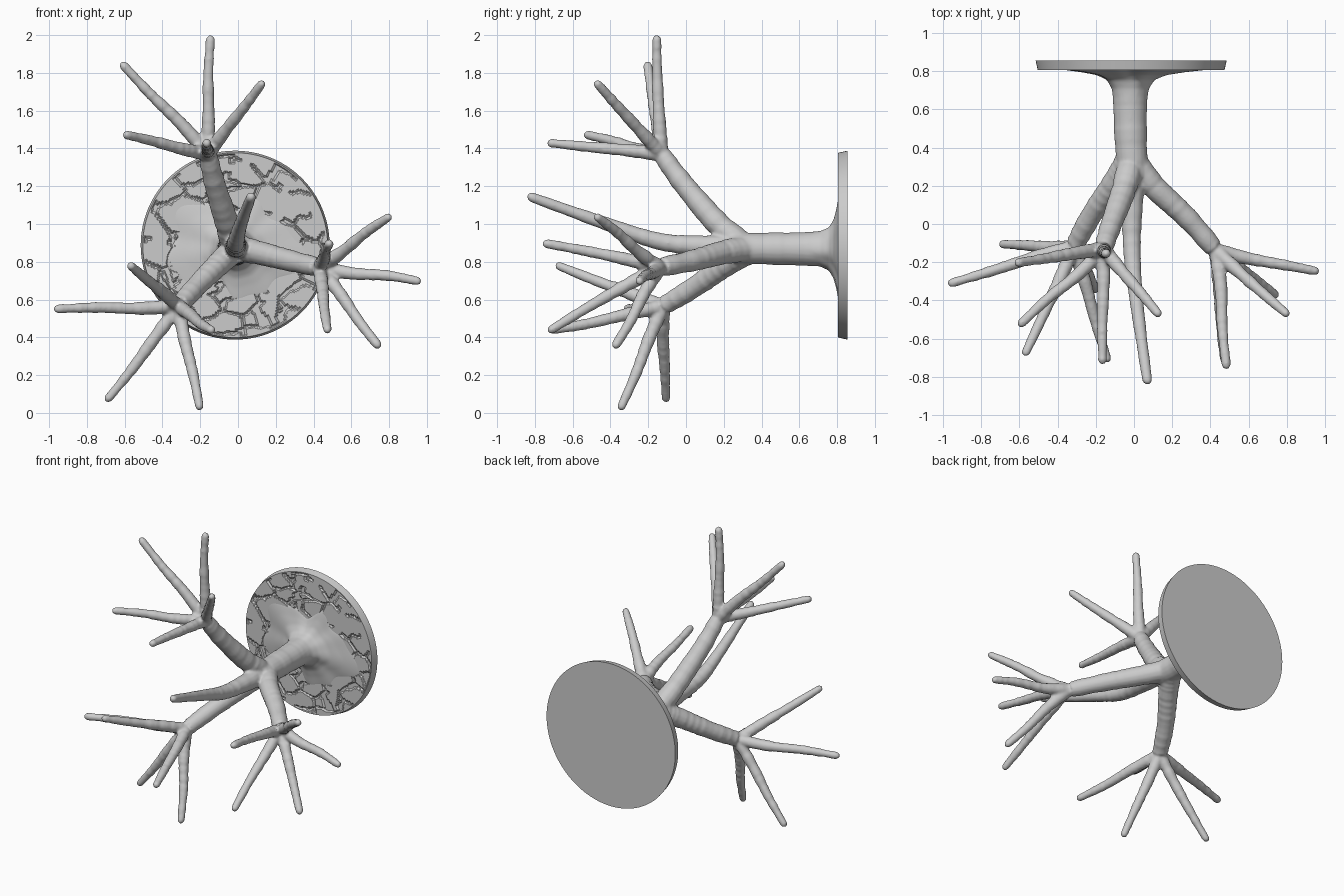
import bpy, bmesh, math, random
from mathutils import Vector, noise

if "Cube" in bpy.data.objects:
    bpy.data.objects.remove(bpy.data.objects["Cube"])

random.seed(4)
CX, CZ = -0.015, 0.888          # axis of the disc


def finish(bm, name, angle=None):
    bmesh.ops.recalc_face_normals(bm, faces=bm.faces)
    me = bpy.data.meshes.new(name)
    bm.to_mesh(me)
    bm.free()
    ob = bpy.data.objects.new(name, me)
    bpy.context.collection.objects.link(ob)
    if angle:
        bpy.context.view_layer.objects.active = ob
        ob.select_set(True)
        bpy.ops.object.shade_smooth_by_angle(angle=math.radians(angle))
        ob.select_set(False)
    return ob


def skin(bm, rings):
    """Bridge equal rings of points and cap both ends."""
    rows = [[bm.verts.new(p) for p in ring] for ring in rings]
    n = len(rows[0])
    for a, b in zip(rows, rows[1:]):
        for i in range(n):
            j = (i + 1) % n
            bm.faces.new((a[i], a[j], b[j], b[i]))
    bm.faces.new(rows[0][::-1])
    bm.faces.new(rows[-1])


def limb(bm, pts, r0, r1, knob=0.06, n=14):
    """Knobbly tapering round limb along a smooth path, with rounded ends."""
    p = [Vector(q) for q in pts]
    p = [2 * p[0] - p[1]] + p + [2 * p[-1] - p[-2]]
    path = []
    for k in range(1, len(p) - 2):
        a, b, c, d = p[k - 1:k + 3]
        for s in range(10):
            t = s / 10
            path.append(0.5 * (2 * b + (c - a) * t + (2 * a - 5 * b + 4 * c - d) * t * t
                               + (3 * b - a - 3 * c + d) * t ** 3))
    path.append(p[-2])
    frame = (path[-1] - path[0]).to_track_quat('Z', 'Y')
    samples = []
    for k, c in enumerate(path):
        t = k / (len(path) - 1)
        samples.append([c, (r0 + (r1 - r0) * t) * random.uniform(1 - knob, 1 + knob)])
    # rounded tip
    tip, d = path[-1], (path[-1] - path[-2]).normalized()
    samples[-1] = [tip - d * r1 * 0.9, r1]
    samples += [[tip - d * r1 * 0.35, r1 * 0.78], [tip, r1 * 0.3]]
    rings = []
    for c, r in samples:
        rings.append([c + frame @ Vector((r * math.cos(i * math.tau / n),
                                          r * math.sin(i * math.tau / n), 0)) for i in range(n)])
    skin(bm, rings)


# --- trunk, branches and twigs fused into one skin ---
bm = bmesh.new()
limb(bm, [(-0.02, 0.82, 0.87), (-0.02, 0.6, 0.868), (-0.015, 0.4, 0.87), (0, 0.22, 0.872)],
     0.094, 0.078, 0.02, 20)

# thick forward branch
limb(bm, [(-0.01, 0.3, 0.88), (-0.01, 0.08, 0.885), (-0.01, -0.15, 0.91),
          (0.015, -0.42, 1.0), (0.072, -0.84, 1.15)], 0.066, 0.026, 0.04)

# each cluster: branch path ending in a hub, then twig tips
clusters = [
    ([(-0.02, 0.3, 0.89), (-0.06, 0.16, 1.01), (-0.125, -0.02, 1.22), (-0.16, -0.13, 1.37)],
     [(-0.145, -0.155, 2.0), (-0.62, -0.205, 1.855), (0.135, -0.48, 1.755),
      (-0.605, -0.535, 1.475), (-0.165, -0.735, 1.43)]),
    ([(0.0, 0.33, 0.87), (0.1, 0.2, 0.85), (0.28, 0.03, 0.805), (0.43, -0.14, 0.77)],
     [(0.81, -0.48, 1.045), (0.97, -0.25, 0.695), (0.75, -0.38, 0.345),
      (0.475, -0.73, 0.43), (0.485, -0.76, 0.9)]),
    ([(-0.03, 0.33, 0.855), (-0.1, 0.22, 0.79), (-0.22, 0.05, 0.67), (-0.315, -0.12, 0.565)],
     [(-0.975, -0.315, 0.55), (-0.7, -0.105, 0.06), (-0.2, -0.35, 0.015),
      (-0.575, -0.69, 0.785), (-0.135, -0.725, 0.435)]),
]
for path, tips in clusters:
    limb(bm, path, 0.07, 0.05, 0.04)
    hub = Vector(path[-1])
    for tip in tips:
        tip = Vector(tip)
        pts = [hub] + [hub.lerp(tip, t) + Vector([random.uniform(-0.008, 0.008) for _ in range(3)])
                       for t in (0.33, 0.66)] + [tip]
        limb(bm, pts, 0.039, 0.023, 0.07)

# lobed root flare spreading over the disc
profile = [(0.84, 0.36, 1.0), (0.808, 0.32, 1.0), (0.795, 0.24, 0.8), (0.78, 0.175, 0.5),
           (0.755, 0.128, 0.25), (0.71, 0.104, 0.1), (0.62, 0.09, 0.0)]
rings = []
for y, r, lobe in profile:
    ring = []
    for i in range(96):
        a = i * math.tau / 96
        w = (0.2 * math.cos(2 * a + 0.3) + 0.12 * math.cos(5 * a + 0.6)
             + 0.06 * math.cos(9 * a + 2)) * lobe
        q = r * (0.92 + w)
        ring.append((-0.02 + q * math.cos(a), y, 0.87 + q * math.sin(a)))
    rings.append(ring)
skin(bm, rings)
tree = finish(bm, "trunk_and_branches")
fuse = tree.modifiers.new("fuse", 'REMESH')
fuse.mode = 'VOXEL'
fuse.voxel_size = 0.009
fuse.use_smooth_shade = True
soft = tree.modifiers.new("soften", 'SMOOTH')
soft.factor = 0.5
soft.iterations = 4

# --- round base disc with cracked-stone front ---
bm = bmesh.new()
SEG, RINGS = 240, 84


def crack_depth(x, z):
    wob = 0.012 * noise.noise(Vector((x * 22, 3.1, z * 22)))
    d, _ = noise.voronoi(Vector(((x + wob) * 6.5, 0.37, (z - wob) * 8.5)))
    patchy = noise.noise(Vector((x * 9, 7.7, z * 9))) > -0.3
    return 0.009 if d[1] - d[0] < 0.075 and patchy else 0.0


rings = [[(CX + 0.5 * math.cos(i * math.tau / SEG), 0.855, CZ + 0.5 * math.sin(i * math.tau / SEG))
          for i in range(SEG)]]
for k in range(RINGS, 11, -1):
    r = 0.489 * k / RINGS
    ring = []
    for i in range(SEG):
        x, z = r * math.cos(i * math.tau / SEG), r * math.sin(i * math.tau / SEG)
        dip = crack_depth(x, z) if k < RINGS - 1 else 0
        ring.append((CX + x, 0.806 + dip, CZ + z))
    rings.append(ring)
skin(bm, rings)
finish(bm, "cracked_base_disc", 30)
